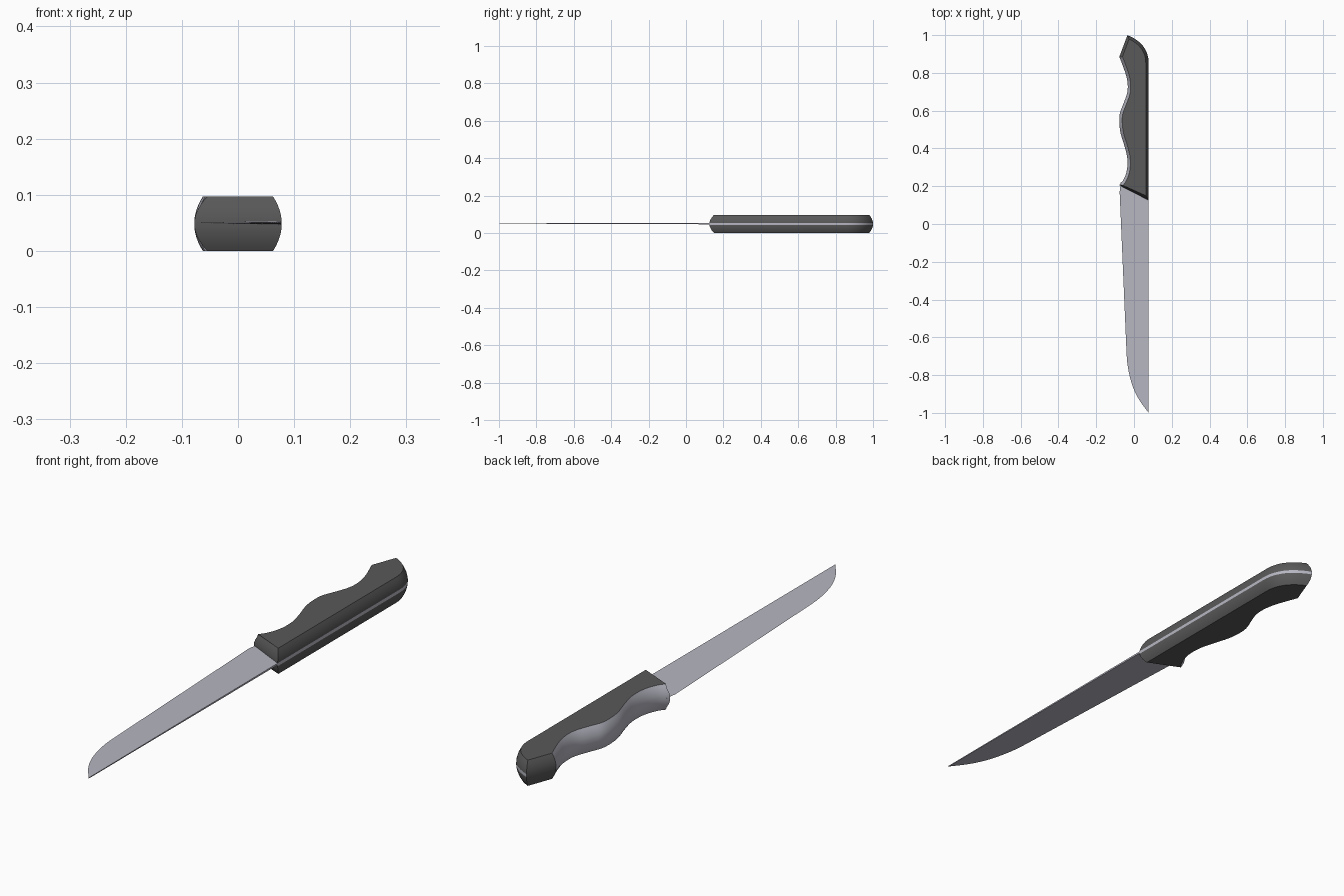
import bpy, bmesh, math
from mathutils import Vector

if "Cube" in bpy.data.objects:
    bpy.data.objects.remove(bpy.data.objects["Cube"])

HALF_T = 0.0485          # half handle thickness = height of the centre plane
BULGE = 0.0155           # how far the rounded sides stand out


def material(name, rgb):
    m = bpy.data.materials.new(name)
    m.diffuse_color = (*rgb, 1)
    m.use_nodes = True
    m.node_tree.nodes["Principled BSDF"].inputs["Base Color"].default_value = m.diffuse_color
    return m


dark = material("dark_grip", (0.1, 0.1, 0.1))
steel = material("steel", (0.47, 0.47, 0.54))


def spline(pts, n):
    """Catmull-Rom curve through pts, n steps per span."""
    p = [Vector(q) for q in pts]
    p = [2 * p[0] - p[1]] + p + [2 * p[-1] - p[-2]]
    out = []
    for i in range(1, len(p) - 2):
        a, b, c, d = p[i - 1:i + 3]
        for k in range(n):
            t = k / n
            out.append(0.5 * (2 * b + (c - a) * t + (2 * a - 5 * b + 4 * c - d) * t**2
                              + (3 * b - a - 3 * c + d) * t**3))
    return out + [p[-2]]


def inset(pts, d):
    """Mitred inward offset of a counter-clockwise outline."""
    out = []
    for i, p in enumerate(pts):
        u = (p - pts[i - 1]).normalized()
        v = (pts[(i + 1) % len(pts)] - p).normalized()
        n1, n2 = Vector((-u.y, u.x)), Vector((-v.y, v.x))
        out.append(p + (n1 + n2) * d / (1 + n1.dot(n2)))
    return out


def finish(bm, name, mats):
    bmesh.ops.recalc_face_normals(bm, faces=bm.faces)
    mesh = bpy.data.meshes.new(name)
    bm.to_mesh(mesh)
    bm.free()
    for m in mats:
        mesh.materials.append(m)
    ob = bpy.data.objects.new(name, mesh)
    bpy.context.collection.objects.link(ob)
    bpy.ops.object.select_all(action='DESELECT')
    ob.select_set(True)
    bpy.context.view_layer.objects.active = ob
    bpy.ops.object.shade_smooth_by_angle(angle=math.radians(30))
    return ob


# Handle outline: spine and rounded butt, then the finger grooves
a, b, c = Vector((0.078, 0.85)), Vector((0.078, 0.955)), Vector((-0.035, 1.0))
butt = [a * (1 - t)**2 + b * 2 * t * (1 - t) + c * t * t for t in (k / 12 for k in range(13))]
grooves = spline([(-.078, .885), (-.053, .82), (-.036, .76), (-.035, .70), (-.055, .64),
                  (-.074, .59), (-.078, .54), (-.071, .48), (-.050, .41), (-.036, .35),
                  (-.037, .29), (-.053, .24), (-.078, .205)], 4)
outline = [Vector((0.078, 0.125))] + butt + grooves
spine_end = len(butt)            # edges before this carry the steel tang strip
groove_start = spine_end + 1     # edges from here to the last one are steel

# Handle: stacked outlines, inset along an arc to round the sides
bm = bmesh.new()
levels = [-1, -0.85, -0.68, -0.5, -0.3, -0.12, 0.12, 0.3, 0.5, 0.68, 0.85, 1]
rings = [[bm.verts.new((p.x, p.y, HALF_T * (1 + s))) for p in inset(outline, BULGE * s * s)]
         for s in levels]
n = len(outline)
for j in range(len(rings) - 1):
    for i in range(n):
        k = (i + 1) % n
        f = bm.faces.new((rings[j][i], rings[j][k], rings[j + 1][k], rings[j + 1][i]))
        strip = i < spine_end and levels[j] == -0.12
        f.material_index = int(strip or groove_start <= i < n - 1)
bm.faces.new(rings[0][::-1])
bm.faces.new(rings[-1])
finish(bm, "handle", [dark, steel])

# Blade: wedge section, thick at the spine and sharp at the cutting edge
edge = [Vector((-0.072, 0.22)), Vector((-0.070, 0.17))] + spline(
    [(-.040, -.67), (-.036, -.73), (-.024, -.80), (-.003, -.87), (.030, -.935), (.074, -.995)], 4)
edge[0].x, edge[1].x = -0.070, -0.076
bm = bmesh.new()
sections = []
for p in edge:
    h = 0.0035 - 0.002 * max(0, -p.y)
    sections.append([bm.verts.new((p.x, p.y, HALF_T + 0.0015)),
                     bm.verts.new((0.077, p.y, HALF_T + 0.0015 + h)),
                     bm.verts.new((0.077, p.y, HALF_T + 0.0015 - h))])
tip = bm.verts.new((0.077, -1.0, HALF_T + 0.0015))
for s, t in zip(sections, sections[1:]):
    for i in range(3):
        k = (i + 1) % 3
        bm.faces.new((s[i], s[k], t[k], t[i]))
for i in range(3):
    bm.faces.new((sections[-1][i], sections[-1][(i + 1) % 3], tip))
bm.faces.new(sections[0])
finish(bm, "blade", [steel])
